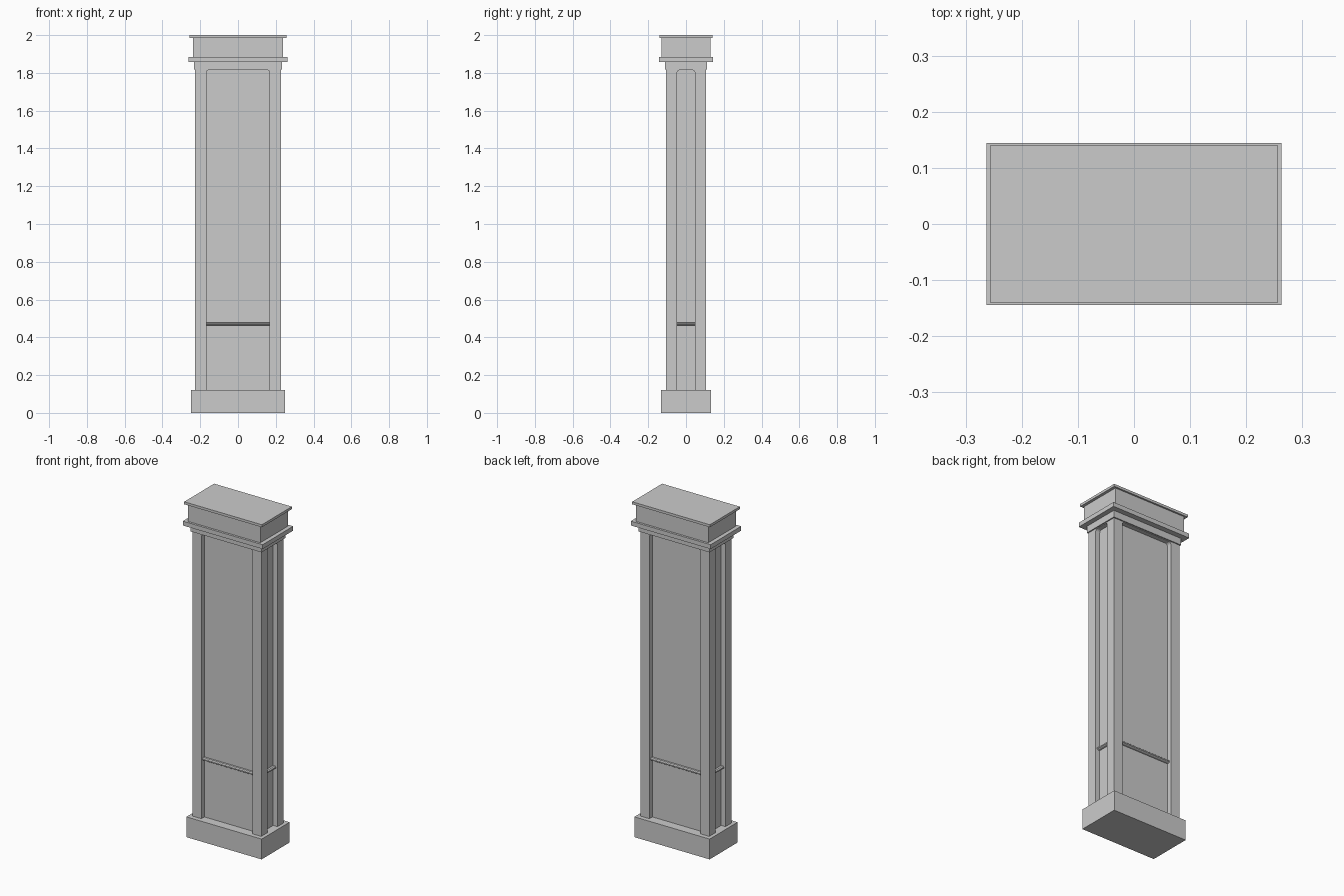
import bpy, bmesh, math
from mathutils import Matrix

if "Cube" in bpy.data.objects:
    bpy.data.objects.remove(bpy.data.objects["Cube"])


def finish(name, bm):
    bmesh.ops.recalc_face_normals(bm, faces=bm.faces)
    me = bpy.data.meshes.new(name)
    bm.to_mesh(me)
    bm.free()
    ob = bpy.data.objects.new(name, me)
    bpy.context.collection.objects.link(ob)
    return ob


def block(name, hx, hy, z0, z1):
    """Box centred on the z axis, given half sizes and height range."""
    bm = bmesh.new()
    bmesh.ops.create_cube(bm, size=1)
    for v in bm.verts:
        v.co = (v.co.x * 2 * hx, v.co.y * 2 * hy, z0 + (v.co.z + 0.5) * (z1 - z0))
    return finish(name, bm)


def prism(name, pts, move, axis, angle):
    """Extrude a closed list of 3D points, then turn it about z."""
    bm = bmesh.new()
    face = bm.faces.new([bm.verts.new(p) for p in pts])
    ext = bmesh.ops.extrude_face_region(bm, geom=[face])
    verts = [g for g in ext["geom"] if isinstance(g, bmesh.types.BMVert)]
    bmesh.ops.translate(bm, verts=verts, vec=move)
    bm.transform(Matrix.Rotation(angle, 4, axis))
    return finish(name, bm)


SHAFT_X, SHAFT_Y, RECESS = 0.227, 0.105, 0.028
OPEN_X, OPEN_Y, OPEN_TOP, R = 0.168, 0.047, 1.815, 0.014

# plinth
block("plinth", 0.248, 0.132, 0, 0.121)

# shaft with a recessed panel on each side
shaft = block("shaft", SHAFT_X, SHAFT_Y, 0.1, 1.87)

sides = [("front", OPEN_X, SHAFT_Y, 0), ("right", OPEN_Y, SHAFT_X, 90),
         ("back", OPEN_X, SHAFT_Y, 180), ("left", OPEN_Y, SHAFT_X, 270)]
for side, half, dist, deg in sides:
    ang = math.radians(deg)
    panel = -dist + RECESS
    # round-cornered cutter for the recess
    pts = [(-half, panel, 0.05), (half, panel, 0.05)]
    for s in (1, -1):
        for i in range(5):
            a = math.radians(22.5 * (i if s > 0 else 4 - i))
            pts.append((s * (half - R + R * math.cos(a)), panel,
                        OPEN_TOP - R + R * math.sin(a)))
    cutter = prism("recess_cutter_" + side, pts, (0, -0.1, 0), 'Z', ang)
    cutter.hide_render = True
    cutter.hide_set(True)
    mod = shaft.modifiers.new("recess_" + side, 'BOOLEAN')
    mod.operation = 'DIFFERENCE'
    mod.solver = 'EXACT'
    mod.object = cutter

    # moulded rail across the recess
    prof = [(0.005, 0.463), (-0.012, 0.463), (-0.018, 0.467),
            (-0.018, 0.474), (-0.012, 0.479), (0.005, 0.479)]
    prism(side + "_rail", [(-half, panel + y, z) for y, z in prof],
          (2 * half, 0, 0), 'Z', ang)

# bake the recesses and drop the cutters
bpy.context.view_layer.update()
deps = bpy.context.evaluated_depsgraph_get()
baked = bpy.data.meshes.new_from_object(shaft.evaluated_get(deps))
shaft.modifiers.clear()
shaft.data = baked
for ob in list(bpy.data.objects):
    if ob.name.startswith("recess_cutter"):
        bpy.data.objects.remove(ob)

# capital: neck band, cornice, frieze, cap
block("neck_band", 0.234, 0.112, 1.818, 1.86)
# the band wraps the shaft only above the panel openings
block("cornice", 0.263, 0.144, 1.858, 1.884)
block("frieze", 0.239, 0.131, 1.88, 1.988)
block("cap", 0.256, 0.141, 1.985, 2.0)
